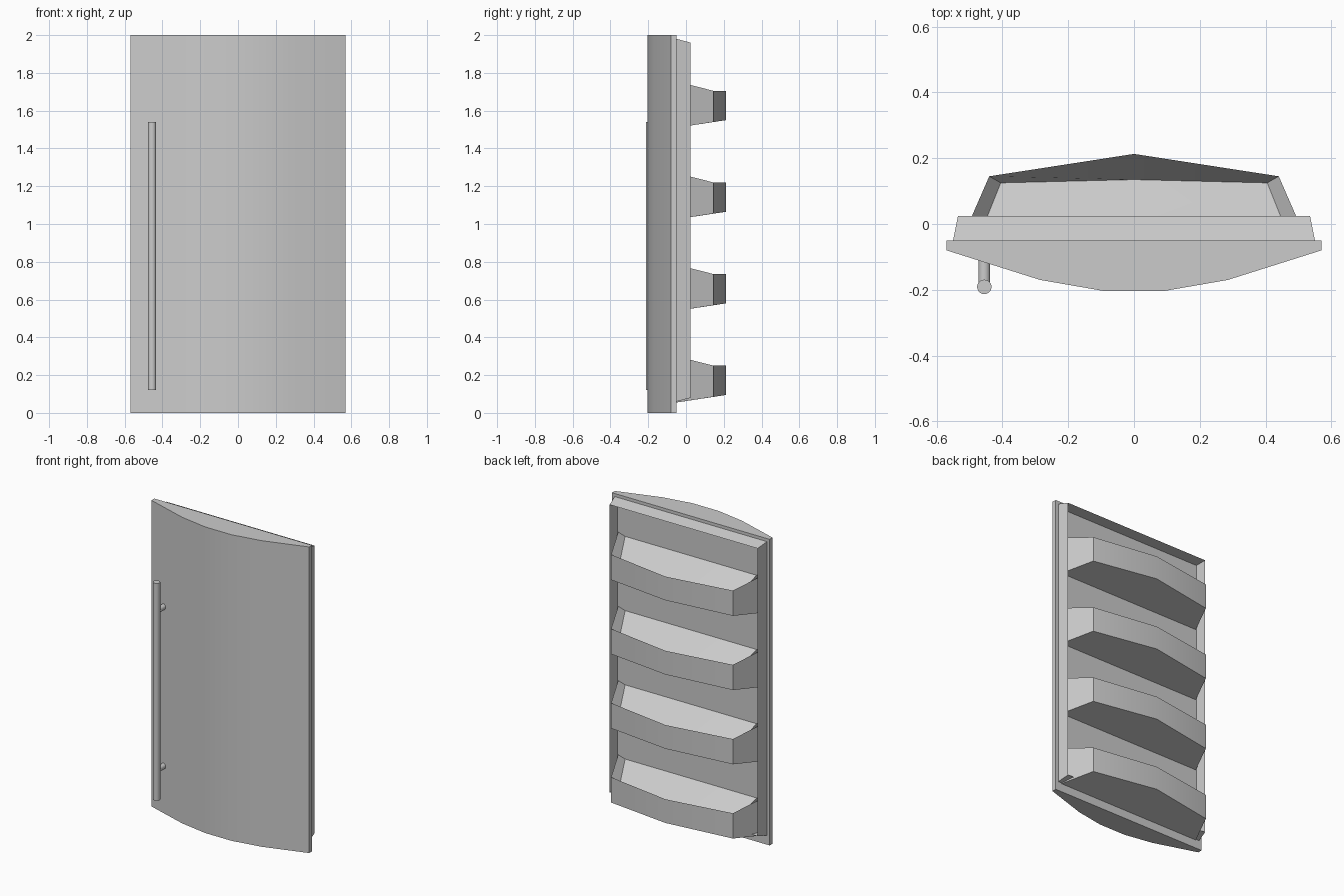
import bpy, bmesh, math

if "Cube" in bpy.data.objects:
    bpy.data.objects.remove(bpy.data.objects["Cube"])


def make(name, verts, faces, angle=30):
    me = bpy.data.meshes.new(name)
    me.from_pydata(verts, [], faces)
    bm = bmesh.new()
    bm.from_mesh(me)
    bmesh.ops.recalc_face_normals(bm, faces=bm.faces)
    bm.to_mesh(me)
    bm.free()
    ob = bpy.data.objects.new(name, me)
    bpy.context.collection.objects.link(ob)
    smooth(ob, angle)
    return ob


def smooth(ob, angle=30):
    bpy.ops.object.select_all(action='DESELECT')
    ob.select_set(True)
    bpy.context.view_layer.objects.active = ob
    bpy.ops.object.shade_smooth_by_angle(angle=math.radians(angle))


def rod(name, loc, radius, length, rot=(0, 0, 0)):
    bpy.ops.mesh.primitive_cylinder_add(vertices=20, radius=radius, depth=length,
                                        location=loc, rotation=rot)
    ob = bpy.context.object
    ob.name = name
    smooth(ob)


def mirrored(half):
    """Complete a left-half path ending on x = 0."""
    return half + [(-p[0],) + tuple(p[1:]) for p in reversed(half[:-1])]


# Bowed door panel: plan profile extruded upward
left = [(-0.57, -0.05), (-0.57, -0.08), (-0.285, -0.17), (-0.095, -0.203)]
profile = left + [(-x, y) for x, y in reversed(left)]
n = len(profile)
make("door_panel",
     [(x, y, z) for z in (0, 2) for x, y in profile],
     [list(range(n)), list(range(n, 2 * n))] +
     [(i, (i + 1) % n, n + (i + 1) % n, n + i) for i in range(n)])

# Inner liner frame: tapered outside, knife-edge rim, recess down to the panel
loops = [(0.55, 0.06, 1.98, -0.05), (0.535, 0.08, 1.96, 0.025), (0.53, 0.085, 1.955, -0.05)]
verts = []
for w, lo, hi, y in loops:
    verts += [(-w, y, lo), (w, y, lo), (w, y, hi), (-w, y, hi)]
faces = [(4 * k + i, 4 * k + (i + 1) % 4, 4 * k + 4 + (i + 1) % 4, 4 * k + 4 + i)
         for k in range(2) for i in range(4)]
make("liner_frame", verts, faces)

# Door bins: outer wall, inner wall, sloping floor and underside
rim = mirrored([(-0.525, -0.05, 0.235), (-0.44, 0.145, 0.185), (0, 0.213, 0.185)])
base = mirrored([(-0.525, -0.05, -0.01), (-0.44, 0.145, 0.02), (0, 0.213, 0.03)])
floor = mirrored([(-0.475, -0.05, 0.22), (-0.405, 0.125, 0.08), (0, 0.135, 0.08)])
for k in range(4):
    z0 = 0.065 + 0.485 * k
    pts = [(x, y, z + z0) for x, y, z in base + rim + floor]
    fs = []
    for a, b in ((0, 5), (5, 10)):
        fs += [(a + i, a + i + 1, b + i + 1, b + i) for i in range(4)]
    for a in (0, 10):
        # split lengthways so each half follows the bow
        fs += [(a, a + 1, a + 2), (a, a + 2, a + 4), (a + 4, a + 2, a + 3)]
    # back strip against the panel
    fs.append((0, 5, 10, 14, 9, 4))
    make(f"door_bin_{k + 1}", pts, fs, 25)

# Handle bar and its two posts
rod("handle_bar", (-0.455, -0.191, 0.83), 0.022, 1.42)
for i, z in enumerate((0.31, 1.35)):
    rod(f"handle_post_{i + 1}", (-0.455, -0.145, z), 0.018, 0.09, (math.pi / 2, 0, 0))
